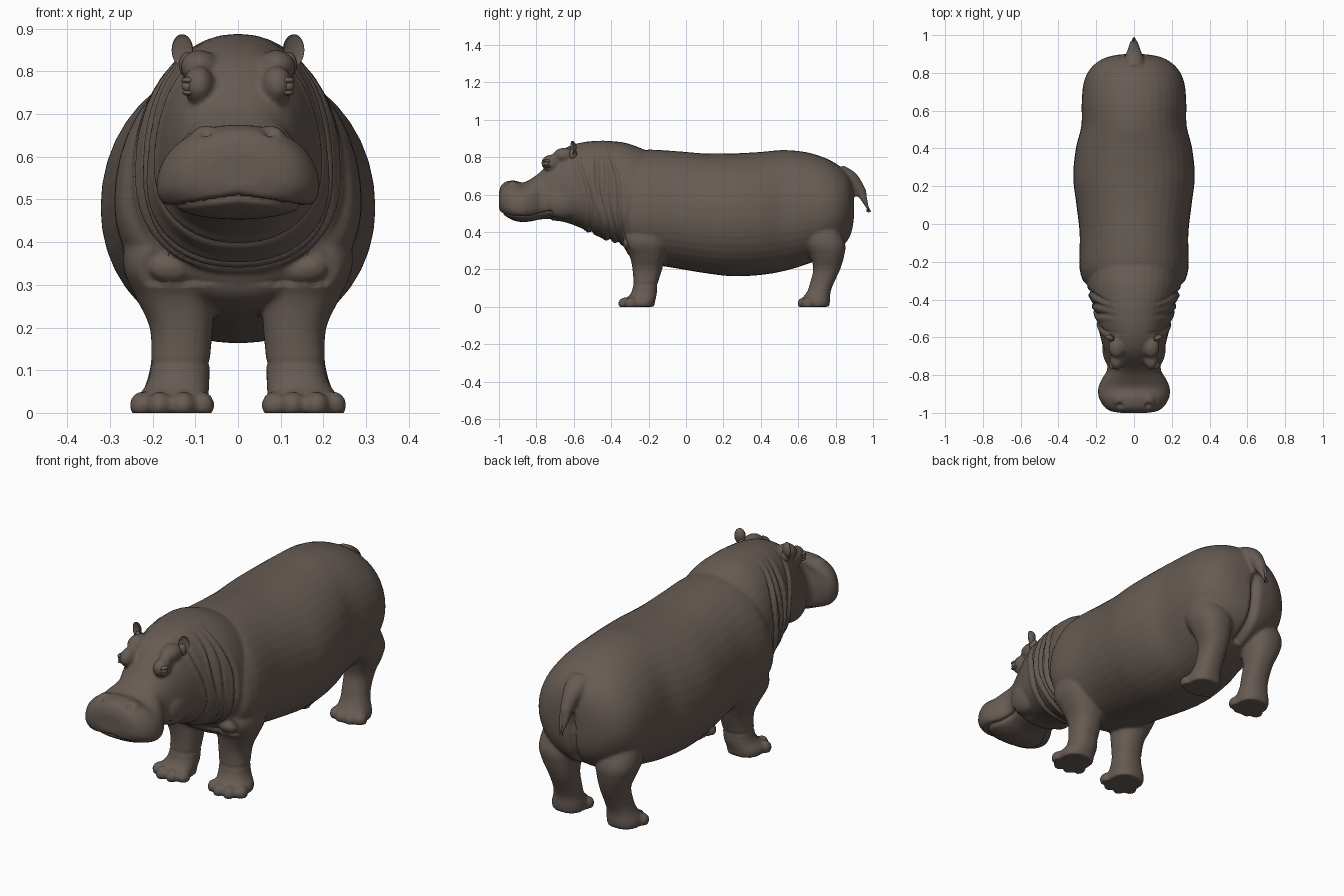
import bpy, bmesh, math
from mathutils import Vector, Matrix

if "Cube" in bpy.data.objects:
    bpy.data.objects.remove(bpy.data.objects["Cube"])

skin = bpy.data.materials.new("grey brown skin")
skin.diffuse_color = (0.135, 0.105, 0.088, 1)
skin.use_nodes = True
skin.node_tree.nodes["Principled BSDF"].inputs["Base Color"].default_value = skin.diffuse_color
SEG = 40


def spline(keys, steps=6):
    """Smooth (Catmull-Rom) rows between key rows."""
    rows = []
    for i in range(len(keys) - 1):
        p = [keys[min(max(i + d, 0), len(keys) - 1)] for d in (-1, 0, 1, 2)]
        for s in range(steps):
            t = s / steps
            rows.append([0.5 * (2 * b + (c - a) * t + (2 * a - 5 * b + 4 * c - d) * t * t
                                + (3 * b - a - 3 * c + d) * t ** 3) for a, b, c, d in zip(*p)])
    return rows + [list(keys[-1])]


def loft(bm, keys, ring):
    """Skin a closed tube through rings made by ring(row, cos, sin)."""
    rings = []
    for row in spline(keys):
        rings.append([bm.verts.new(ring(row, math.cos(a), math.sin(a)))
                      for a in (2 * math.pi * k / SEG for k in range(SEG))])
    for r0, r1 in zip(rings, rings[1:]):
        for k in range(SEG):
            j = (k + 1) % SEG
            bm.faces.new((r0[k], r0[j], r1[j], r1[k]))
    bm.faces.new(rings[0])
    bm.faces.new(rings[-1])


def ball(bm, c, r, rot=0):
    m = Matrix.Translation(c) @ Matrix.Rotation(rot, 4, 'Z') @ Matrix.Diagonal((*r, 1))
    return bmesh.ops.create_uvsphere(bm, u_segments=24, v_segments=16, radius=1, matrix=m)["verts"]


def finish(bm, name):
    bmesh.ops.recalc_face_normals(bm, faces=bm.faces)
    me = bpy.data.meshes.new(name)
    bm.to_mesh(me)
    bm.free()
    me.materials.append(skin)
    me.shade_smooth()
    ob = bpy.data.objects.new(name, me)
    bpy.context.collection.objects.link(ob)
    return ob


def power(v, n):
    return math.copysign(abs(v) ** (2 / n), v)


def body_ring(n):
    def ring(r, c, s):
        y, top, bot, mid, w = r
        h = top - mid if s > 0 else mid - bot
        return (w * power(c, n), y, mid + h * power(s, n))
    return ring


bm = bmesh.new()
# torso: y, top, bottom, widest height, half width
loft(bm, [(-.345, .68, .36, .49, .20), (-.31, .78, .28, .49, .262), (-.26, .825, .248, .49, .284),
          (-.2, .84, .23, .49, .29), (-.05, .832, .205, .49, .288), (.1, .82, .18, .48, .305),
          (.25, .82, .163, .48, .322), (.4, .828, .17, .48, .308), (.52, .838, .19, .49, .279),
          (.64, .827, .225, .5, .277), (.74, .797, .265, .51, .268), (.81, .76, .3, .52, .24),
          (.86, .715, .345, .53, .19), (.887, .665, .4, .53, .13), (.899, .6, .47, .53, .06)],
     body_ring(2.05))
# neck and head
loft(bm, [(-1.0, .61, .53, .565, .07), (-.99, .645, .5, .555, .125), (-.965, .668, .475, .54, .16),
          (-.92, .675, .452, .53, .186), (-.87, .665, .445, .525, .19), (-.82, .69, .45, .53, .17),
          (-.77, .73, .46, .54, .142), (-.7, .81, .46, .58, .15), (-.64, .852, .45, .6, .167),
          (-.56, .878, .42, .6, .187), (-.48, .887, .38, .58, .207), (-.4, .886, .35, .56, .23),
          (-.3, .87, .33, .53, .25), (-.15, .81, .33, .5, .24)], body_ring(2.2))


def tail_ring(r, c, s):
    y, z, rx, rr = r
    return (rx * c, y + .87 * rr * s, z + .5 * rr * s)


# tail
loft(bm, [(.8, .73, .055, .05), (.87, .69, .05, .045), (.925, .625, .032, .033),
          (.96, .555, .024, .026), (.98, .505, .018, .019), (.985, .485, .008, .01)], tail_ring)

# legs: z, x, y, half width, half depth; toes: x, y
front_leg = [(0, .155, -.255, .083, .085), (.03, .155, -.25, .085, .085), (.07, .14, -.226, .073, .07),
             (.12, .135, -.217, .069, .065), (.2, .133, -.207, .074, .079), (.27, .148, -.205, .091, .096),
             (.34, .165, -.215, .103, .122), (.42, .17, -.21, .09, .11), (.5, .16, -.2, .06, .07)]
rear_leg = [(0, .15, .685, .078, .08), (.03, .15, .69, .08, .08), (.08, .145, .71, .067, .063),
            (.13, .14, .728, .063, .064), (.2, .14, .752, .067, .072), (.27, .15, .755, .086, .09),
            (.34, .155, .74, .1, .11), (.45, .15, .7, .09, .1)]
front_toes = [(.084, -.305), (.128, -.328), (.184, -.328), (.225, -.295)]
rear_toes = [(.088, .645), (.127, .63), (.178, .63), (.217, .65)]
for side in (1, -1):
    for leg, toes in ((front_leg, front_toes), (rear_leg, rear_toes)):
        loft(bm, leg, lambda r, c, s: (side * (r[1] + r[3] * power(c, 2.3)), r[2] + r[4] * power(s, 2.3), r[0]))
        for x, y in toes:
            ball(bm, (side * x, y, .018), (.029, .034, .032))
    # brow, cheek and nostril swellings
    ball(bm, (side * .092, -.722, .768), (.036, .052, .045))
    ball(bm, (side * .09, -.65, .81), (.045, .06, .04))
    ball(bm, (side * .11, -.66, .56), (.058, .1, .09))
    ball(bm, (side * .076, -.93, .643), (.036, .042, .03))

# fuse all parts into one smooth hide
body = finish(bm, "body")
mod = body.modifiers.new("fuse", 'REMESH')
mod.mode = 'VOXEL'
mod.voxel_size = .008
sm = body.modifiers.new("soften", 'SMOOTH')
sm.factor = .5
sm.iterations = 5
dg = bpy.context.evaluated_depsgraph_get()
me = bpy.data.meshes.new_from_object(body.evaluated_get(dg))
body.modifiers.clear()
body.data = me


def bell(u, w):
    return math.exp(-min((u / w) ** 2, 50))


# skin folds, mouth, nostril pits and rump cleft pressed in along the normals
moves = []
for v in me.vertices:
    x, y, z = v.co
    ax, d = abs(x), 0
    if -.62 < y < -.26 and z > .3:
        for c, depth in ((-.53, .010), (-.455, .012), (-.415, .009), (-.365, .012)):
            u = y - c + .16 * (z - .6) + .012 * math.sin(z * 14 + c * 30)
            fade = min(1, max(0, (.87 - z) / .12))
            d += fade * (.5 * depth * bell(u + .02, .014) - depth * bell(u, .009))
    if y < -.72:
        lip = .505 - .028 * min(1, ax / .16) + .25 * max(0, y + .82)
        d -= .011 * bell(z - lip, .008) + (.008 if z < lip else 0)
        pit = Vector((ax - .076, y + .962, z - .66)).length
        d -= .016 * bell(pit, .014)
    if y > .75 and z < .62:
        d -= .03 * bell(x, .018) * min(1, (.62 - z) / .1)
    if z < .16 and y < 0:
        d -= .003 * bell(z - .118, .006)
    moves.append(v.normal * d)
for v, m in zip(me.vertices, moves):
    v.co += m
    v.co.z = max(v.co.z, 0)
me.shade_smooth()
if not me.materials:
    me.materials.append(skin)


def mirrored(bm, name):
    ob = finish(bm, name)
    ob.modifiers.new("mirror", 'MIRROR')
    return ob


# ears: round cups facing forward and outward
bm = bmesh.new()
centre = Vector((.131, -.61, .85))
for v in ball(bm, (0, 0, 0), (.026, .024, .037)):
    if v.co.y < 0:
        v.co.y *= -.35
    v.co = Matrix.Rotation(.35, 3, 'Z') @ v.co + centre
ball(bm, (.118, -.605, .815), (.02, .022, .03))
mirrored(bm, "ears")

# eyes with lids
bm = bmesh.new()
ball(bm, (.117, -.745, .765), (.015, .017, .014))
ball(bm, (.113, -.74, .779), (.019, .026, .009), .3)
ball(bm, (.113, -.74, .75), (.018, .025, .007), .3)
mirrored(bm, "eyes")
